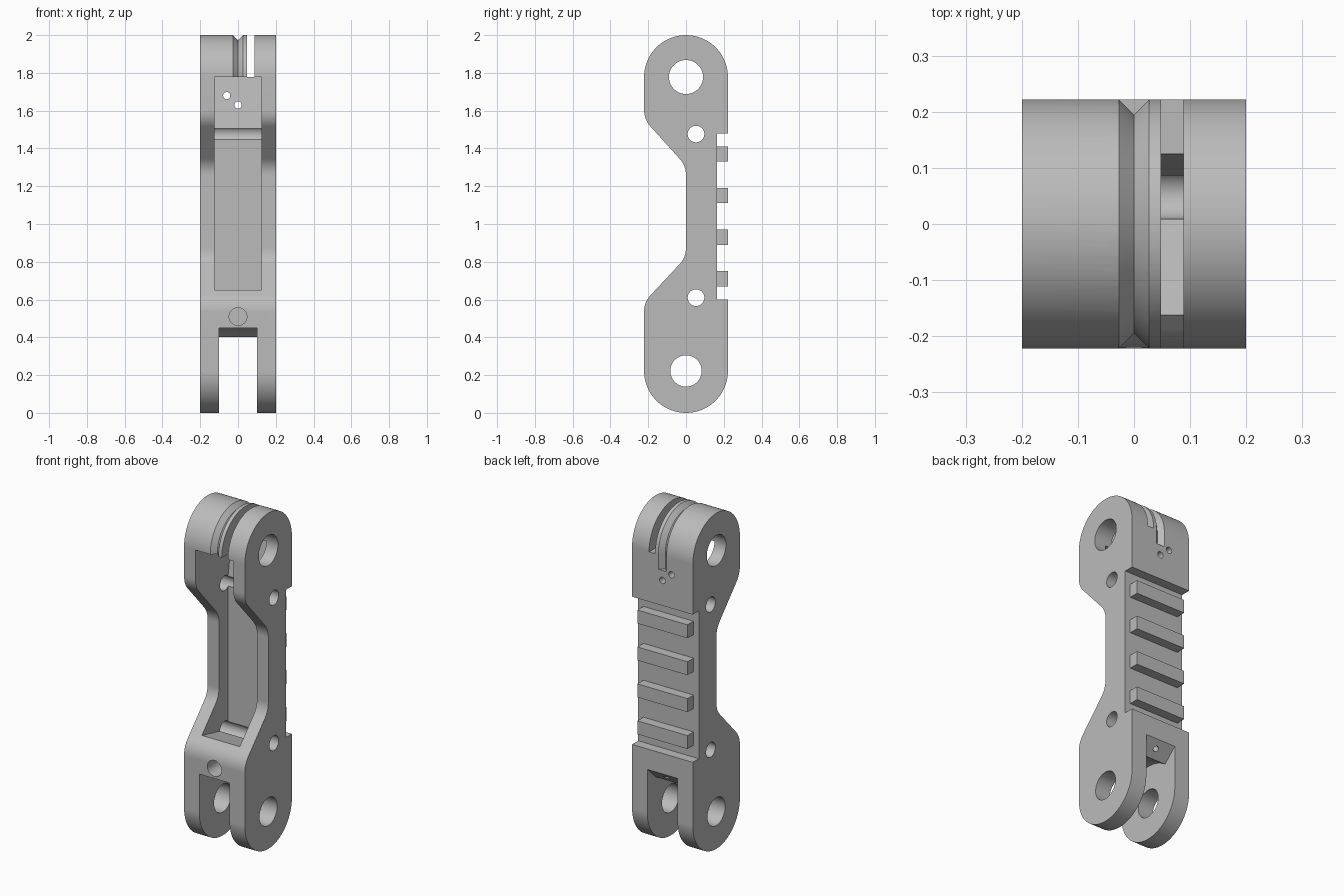
import bpy, bmesh, math
from mathutils import Vector

if "Cube" in bpy.data.objects:
    bpy.data.objects.remove(bpy.data.objects["Cube"], do_unlink=True)

grey = bpy.data.materials.new("machined grey")
grey.use_nodes = True
GREY = (0.5, 0.5, 0.5, 1)
grey.diffuse_color = GREY
grey.node_tree.nodes["Principled BSDF"].inputs["Base Color"].default_value = GREY

R = 0.222           # radius of the rounded ends
HALF = 0.2          # half of the link's width
TOP, LOW = 2 - R, R  # heights of the two end pivots


def finish(name, bm):
    bmesh.ops.recalc_face_normals(bm, faces=bm.faces[:])
    mesh = bpy.data.meshes.new(name)
    bm.to_mesh(mesh)
    bm.free()
    mesh.materials.append(grey)
    obj = bpy.data.objects.new(name, mesh)
    bpy.context.collection.objects.link(obj)
    return obj


def extrude_x(name, profile, x0, x1):
    """Prism from a (y, z) profile between two x positions."""
    bm = bmesh.new()
    face = bm.faces.new([bm.verts.new((x0, y, z)) for y, z in profile])
    moved = bmesh.ops.extrude_face_region(bm, geom=[face])["geom"]
    bmesh.ops.translate(bm, vec=(x1 - x0, 0, 0),
                        verts=[v for v in moved if isinstance(v, bmesh.types.BMVert)])
    return finish(name, bm)


def rod(name, start, end, radius, sides=48):
    start, end = Vector(start), Vector(end)
    axis = end - start
    bm = bmesh.new()
    bmesh.ops.create_cone(bm, cap_ends=True, segments=sides, radius1=radius,
                          radius2=radius, depth=axis.length)
    bmesh.ops.rotate(bm, verts=bm.verts[:],
                     matrix=Vector((0, 0, 1)).rotation_difference(axis).to_matrix())
    bmesh.ops.translate(bm, verts=bm.verts[:], vec=(start + end) / 2)
    return finish(name, bm)


def rect(y0, y1, z0, z1):
    return [(y0, z0), (y1, z0), (y1, z1), (y0, z1)]


def arc(cz, radius, a0, a1, steps):
    angles = [math.radians(a0 + (a1 - a0) * i / steps) for i in range(steps + 1)]
    return [(radius * math.cos(a), cz + radius * math.sin(a)) for a in angles]


def rounded(before, corner, after, reach=0.05, steps=8):
    """Soft corner between two straight edges."""
    b, c, a = Vector(before), Vector(corner), Vector(after)
    p, q = c + (b - c).normalized() * reach, c + (a - c).normalized() * reach
    pts = []
    for i in range(steps + 1):
        t = i / steps
        pts.append(tuple(p * (1 - t) ** 2 + c * 2 * t * (1 - t) + q * t * t))
    return pts


def cut(target, cutter):
    cutter.hide_render = True
    mod = target.modifiers.new("cut", 'BOOLEAN')
    mod.operation, mod.solver, mod.object = 'DIFFERENCE', 'EXACT', cutter
    bpy.context.view_layer.objects.active = target
    bpy.ops.object.modifier_apply(modifier=mod.name)
    bpy.data.objects.remove(cutter, do_unlink=True)


# Side outline: round ends, waisted front, recessed back
waist = [(-R, TOP), (-R, 1.554), (0, 1.308), (0, 0.824), (-R, 0.586), (-R, LOW)]
outline = arc(TOP, R, 0, 180, 48)
for i in range(1, 5):
    outline += rounded(*waist[i - 1:i + 2])
outline += arc(LOW, R, 180, 360, 48)
outline += [(R, 0.6), (0.165, 0.6), (0.165, 1.48), (R, 1.48)]
body = extrude_x("link_body", outline, -HALF, HALF)

# Front pocket with a sloping floor and a leaning upper wall
cut(body, extrude_x("pocket_cutter", [
    (-0.3, TOP), (0.125, TOP), (0.086, 1.508), (0.086, 0.61), (0.01, 0.61),
    (-0.16, 0.65), (-0.3, 0.684)], -0.125, 0.125))

# Fork gap at the bottom with an arched ceiling
fork = [(-0.3, -0.1), (-0.3, 0.45)] + arc(LOW, 0.228, 90, 52, 10)
fork += [(0.3, 0.55), (0.3, -0.1)]
cut(body, extrude_x("fork_cutter", fork, -0.1, 0.1))

# Pivot bores and cross pin holes
for name, y, z, radius in [("top_bore", 0, TOP, 0.09), ("bottom_bore", 0, LOW, 0.083),
                           ("upper_pin", 0.053, 1.476, 0.044),
                           ("lower_pin", 0.053, 0.61, 0.044)]:
    cut(body, rod(name + "_cutter", (-0.3, y, z), (0.3, y, z), radius, 64))

# Cable slot through the top end
cut(body, extrude_x("slot_cutter", rect(-0.4, 0.4, 1.777, 2.2), 0.048, 0.088))

# V groove running over the top end
bm = bmesh.new()
path = [(1, 0, 1.69)] + [(c, s, TOP) for c, s in arc(0, 1, 0, 180, 48)] + [(-1, 0, 1.69)]
rings = []
for c, s, z in path:
    rings.append([bm.verts.new((x, c * r, z + s * r))
                  for x, r in [(-0.037, R + 0.01), (0, R - 0.027), (0.037, R + 0.01)]])
for a, b in zip(rings, rings[1:]):
    for i in range(3):
        j = (i + 1) % 3
        bm.faces.new((a[i], a[j], b[j], b[i]))
bm.faces.new(rings[0])
bm.faces.new(rings[-1])
cut(body, finish("groove_cutter", bm))

# Small holes through the upper back wall
for x, z in [(-0.06, 1.68), (0, 1.63)]:
    cut(body, rod("cable_hole_cutter", (x, 0, z), (x, 0.4, z), 0.019, 32))

# Blind hole in the front and the small passage in the fork ceiling
cut(body, rod("front_hole_cutter", (0, -0.4, 0.51), (0, -0.08, 0.51), 0.047))
cut(body, rod("passage_cutter", (0, 0.24, 0.37), (0, 0.12, 0.52), 0.016, 24))

bpy.ops.object.select_all(action='DESELECT')
body.select_set(True)
bpy.context.view_layer.objects.active = body
bpy.ops.object.shade_smooth_by_angle(angle=math.radians(25))
weighted = body.modifiers.new("even_shading", 'WEIGHTED_NORMAL')
weighted.keep_sharp = True

# Grip ribs across the back
for i in range(4):
    z = 0.67 + 0.22 * i
    extrude_x(f"back_rib_{i + 1}", rect(0.155, R, z, z + 0.08), -0.165, 0.165)
